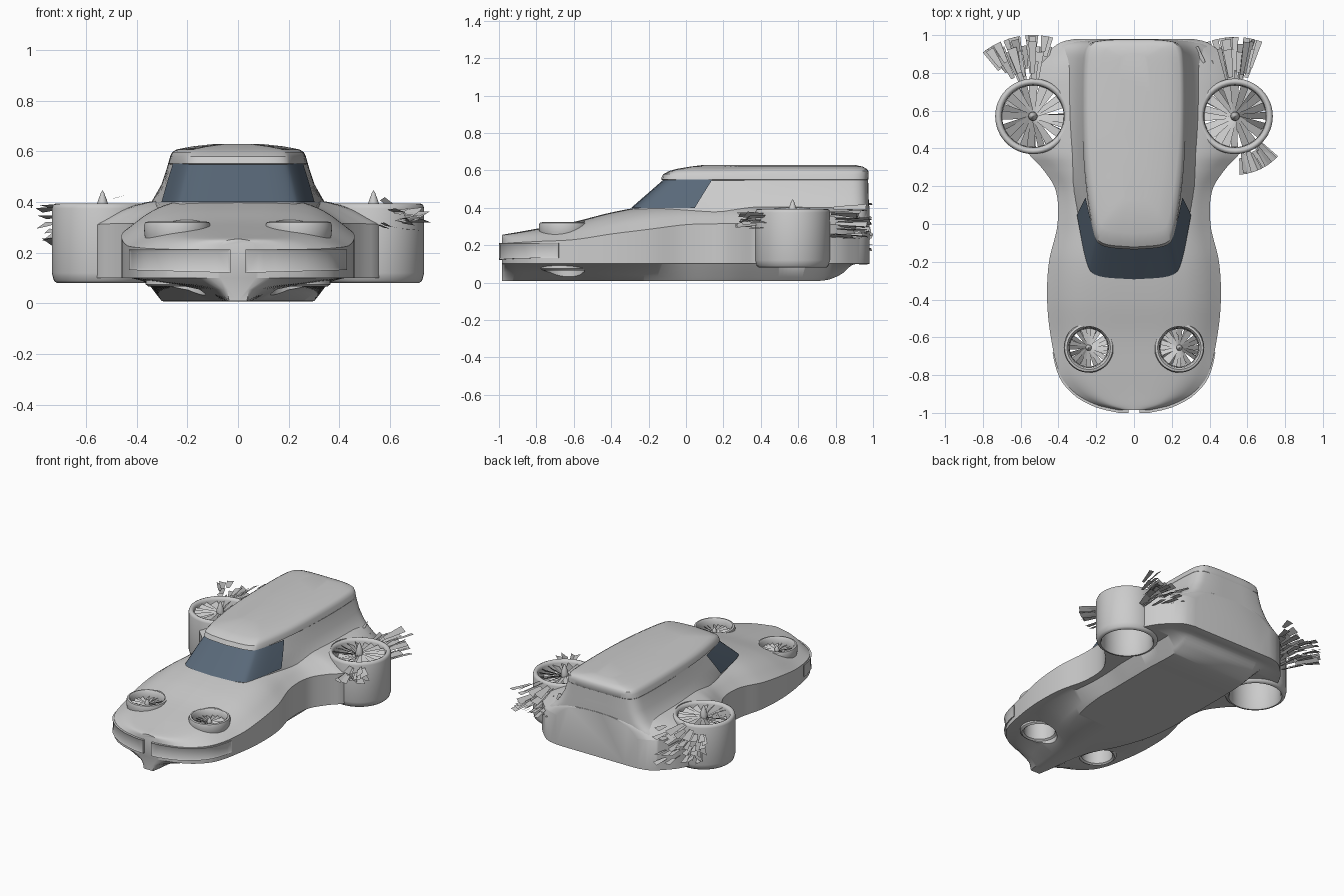
import bpy, bmesh, random
from math import sin, cos, pi, radians
from mathutils import Vector, Matrix

if "Cube" in bpy.data.objects:
    bpy.data.objects.remove(bpy.data.objects["Cube"])

random.seed(4)


def finish(name, bm, mat=None, cutters=(), angle=35):
    bmesh.ops.recalc_face_normals(bm, faces=bm.faces)
    me = bpy.data.meshes.new(name)
    bm.to_mesh(me)
    bm.free()
    ob = bpy.data.objects.new(name, me)
    bpy.context.collection.objects.link(ob)
    if mat:
        me.materials.append(mat)
    bpy.ops.object.select_all(action='DESELECT')
    ob.select_set(True)
    bpy.context.view_layer.objects.active = ob
    for c in cutters:
        m = ob.modifiers.new("cut", 'BOOLEAN')
        m.operation, m.object, m.solver = 'DIFFERENCE', c, 'EXACT'
        bpy.ops.object.modifier_apply(modifier=m.name)
    bpy.ops.object.shade_smooth_by_angle(angle=radians(angle))
    return ob


def chaikin(pts, n=3):
    pts = [Vector(p) for p in pts]
    for _ in range(n):
        new = [pts[0]]
        for a, b in zip(pts, pts[1:]):
            new += [a.lerp(b, .25), a.lerp(b, .75)]
        pts = new + [pts[-1]]
    return pts


def interp(table, y):
    # smooth interpolation of table rows keyed by their first column
    i = max(k for k in range(len(table) - 1) if table[k][0] <= y or k == 0)
    n = len(table)

    def slope(k, c):
        a, b = table[max(k - 1, 0)], table[min(k + 1, n - 1)]
        return (b[c] - a[c]) / (b[0] - a[0])
    p, q = table[i], table[i + 1]
    h = q[0] - p[0]
    t = (y - p[0]) / h
    return [(2*t**3 - 3*t*t + 1) * p[c] + (t**3 - 2*t*t + t) * h * slope(i, c)
            + (3*t*t - 2*t**3) * q[c] + (t**3 - t*t) * h * slope(i + 1, c)
            for c in range(1, len(p))]


def skin(bm, rings, closed=True, cap=True):
    vs = [[bm.verts.new(p) for p in r] for r in rings]
    n = len(vs[0])
    for a, b in zip(vs, vs[1:]):
        for i in range(n if closed else n - 1):
            j = (i + 1) % n
            bm.faces.new((a[i], a[j], b[j], b[i]))
    if cap:
        bm.faces.new(vs[0])
        bm.faces.new(vs[-1][::-1])


def mirror_ring(half):
    return half + [Vector((-p[0], p[1], p[2])) for p in half[-2:0:-1]]


# duct layout: name, x, y, cutter radius
DUCTS = [("front", .24, -.655, .112), ("rear", .535, .57, .182)]
cutters = []
for name, x, y, r in DUCTS:
    for s in (-1, 1):
        bm = bmesh.new()
        bmesh.ops.create_cone(bm, cap_ends=True, segments=48, radius1=r, radius2=r, depth=1,
                              matrix=Matrix.Translation((s * x, y, .2)))
        c = finish(name + "_duct_cutter", bm)
        c.hide_render = True
        c.hide_set(True)
        cutters.append(c)

# body: y, keel z, keel half width, hull half width, half width, side top z, deck z
BODY = [(-.985, .01, .035, .07, .08, .215, .255), (-.96, .01, .04, .17, .19, .215, .26),
        (-.9, .01, .05, .28, .305, .215, .27), (-.8, .01, .06, .37, .39, .22, .288),
        (-.6, .01, .1, .42, .44, .23, .325), (-.4, .01, .2, .41, .46, .26, .375),
        (-.2, .01, .27, .385, .45, .285, .41), (0, .01, .3, .36, .405, .31, .42),
        (.18, .01, .3, .36, .415, .315, .42), (.3, .01, .3, .37, .49, .315, .42),
        (.37, .01, .3, .37, .555, .312, .42), (.5, .01, .3, .37, .577, .31, .42),
        (.74, .012, .29, .37, .565, .31, .42), (.83, .045, .28, .37, .525, .31, .42),
        (.89, .095, .27, .36, .475, .31, .42), (.945, .097, .25, .34, .415, .31, .42),
        (.97, .098, .23, .31, .365, .31, .415), (.98, .1, .2, .26, .31, .305, .41)]
rings = []
N = 100
for k in range(N + 1):
    t = k / N
    y = -.985 + 1.965 * (.5 * t + 1.5 * t * t - t ** 3)
    zb, hw, h2, w, zm, zt = interp(BODY, y)
    top = chaikin([(w, y, zm), (w * .74, y, zm + .72 * (zt - zm)), (w * .45, y, zt - .004), (0, y, zt)])
    f = .5 if y < -.6 else max(.22, .5 - (y + .6) * .5)
    low = [Vector(p) for p in ((0, y, zb), (hw, y, zb), (hw + .25 * (h2 - hw), y, zb + f * (.1 - zb)),
                               (h2, y, .1), (w, y, .101))]
    rings.append(mirror_ring(low + top))
bm = bmesh.new()
skin(bm, rings)
finish("body", bm, cutters=cutters, angle=42)


# cabin and roof: stacked plan outlines
def front_curve(z, yf, hw, span):
    return [(0, yf, z), (.7 * hw, yf + .012, z), (.84 * hw, yf + .08, z), (hw, yf + span, z)]


def outline(z, yf, hw, hr, yr):
    return mirror_ring(chaikin(front_curve(z, yf, hw, .34) + [
        (hr, .5, z), (hr, yr - .16, z), (hr - .015, yr - .02, z), (hr * .55, yr, z), (0, yr, z)]))


CABIN = [(.25, -.29, .3, .46, .972), (.32, -.29, .3, .44, .976), (.36, -.29, .3, .385, .978),
         (.40, -.285, .297, .342, .979), (.47, -.205, .275, .302, .976), (.55, -.11, .25, .276, .974)]
ROOF = [(.545, -.11, .25, .270, .970), (.552, -.135, .258, .276, .975), (.58, -.122, .254, .268, .977),
        (.597, -.09, .245, .260, .975), (.608, -.05, .225, .243, .967), (.62, .02, .16, .18, .945),
        (.63, .1, .07, .09, .9)]
for name, layers in (("cabin", CABIN), ("roof", ROOF)):
    bm = bmesh.new()
    skin(bm, [outline(*l) for l in layers])
    finish(name, bm, cutters=cutters[2:] if name == "cabin" else ())

# wraparound windscreen
glass = bpy.data.materials.new("glass")
glass.diffuse_color = (.10, .14, .19, 1)
glass.use_nodes = True
glass.node_tree.nodes["Principled BSDF"].inputs["Base Color"].default_value = glass.diffuse_color
bm = bmesh.new()
strips = []
for z, yf, hw, span in ((.4, -.293, .302, .34), (.475, -.207, .281, .30), (.552, -.119, .257, .26)):
    h = chaikin(front_curve(z, yf, hw, span))
    strips.append([Vector((-p.x, p.y, p.z)) for p in h[:0:-1]] + h)
skin(bm, strips, closed=False, cap=False)
finish("windscreen", bm, glass)

# nose lamp panels that wrap round the front corners
path = [(.03, -.985)]
for k in range(15):
    y = -.985 + .305 * (k / 14) ** 1.6
    path.append((interp(BODY, y)[3], y))
for s in (-1, 1):
    bm = bmesh.new()
    sections = []
    for k, (x, y) in enumerate(path):
        a, b = path[max(k - 1, 0)], path[min(k + 1, len(path) - 1)]
        d = Vector((b[0] - a[0], b[1] - a[1])).normalized()
        nx, ny = d.y, -d.x
        lo = .12 + .012 * x / .43
        out = .015 - .010 * (k / 15) ** 2
        sections.append([(s * (x + nx * o), y + ny * o, z) for o, z in
                         ((-.01, lo), (out, lo), (out, .213), (-.01, .213))])
    skin(bm, sections)
    bm.faces.ensure_lookup_table()
    outer = [bm.faces[i * 4 + 1] for i in range(len(path) - 1)]
    bmesh.ops.recalc_face_normals(bm, faces=bm.faces)
    bmesh.ops.inset_region(bm, faces=outer, thickness=.01, depth=-.005, use_even_offset=True)
    finish("nose_lamp", bm, angle=30)

# duct shells, turned from a ring profile (radius, z)
SHELLS = {"front": [(.1, .075), (.112, .066), (.125, .075), (.118, .15), (.118, .22), (.129, .27), (.132, .305),
                    (.127, .32), (.115, .323), (.106, .313), (.102, .28)],
          "rear": [(.163, .095), (.17, .08), (.18, .08), (.192, .09), (.2, .12), (.2, .375), (.195, .39),
                   (.184, .395), (.172, .39), (.165, .375)]}


def blade(bm, centre, ang, r0, r1, w, pitch, droop=0):
    m = (Matrix.Translation(centre) @ Matrix.Rotation(ang, 4, 'Z') @ Matrix.Rotation(droop, 4, 'Y')
         @ Matrix.Rotation(pitch, 4, 'X'))
    bm.faces.new([bm.verts.new(m @ Vector(p)) for p in
                  ((r0, -w * .25, 0), (r1, -w * .5, 0), (r1, w * .5, 0), (r0, w * .25, 0))])


def shards(bm, centre, a0, a1, r0, r1, count, z0, z1):
    # loose blades thrown outside the duct
    for _ in range(count):
        a = radians(random.uniform(a0, a1))
        start = random.uniform(r0, r1 - .08)
        c = Vector((centre[0], centre[1], random.uniform(z0, z1)))
        blade(bm, c, a, start, min(r1, start + random.uniform(.1, .18)), random.uniform(.03, .055),
              random.uniform(-.7, .7), random.uniform(-.04, .08))


for name, x, y, r in DUCTS:
    rear = name == "rear"
    inner, zf, hub = (.163, .36, .024) if rear else (.101, .275, .016)
    for s in (-1, 1):
        bm = bmesh.new()
        prof = SHELLS[name] + SHELLS[name][:1]
        skin(bm, [[(s * x + p * cos(2*pi*i/48), y + p * sin(2*pi*i/48), z) for i in range(48)]
                  for p, z in prof], cap=False)
        bmesh.ops.remove_doubles(bm, verts=bm.verts, dist=1e-5)
        finish(name + "_duct", bm, angle=50)
        # rotor and guide blades
        bm = bmesh.new()
        for i in range(20):
            blade(bm, (s * x, y, zf), 2*pi*i/20 + random.uniform(-.08, .08), hub * .6, inner,
                  inner * .32, s * random.uniform(.4, .8))
        for i in range(12):
            blade(bm, (s * x, y, zf - .05), 2*pi*i/12, hub * .6, inner, inner * .3, -s * .9)
        if rear and s > 0:
            shards(bm, (x, y), 72, 124, .19, .42, 34, .22, .40)
            shards(bm, (x, y), 278, 314, .18, .31, 16, .3, .37)
        elif rear:
            shards(bm, (-x, y), 78, 126, .19, .43, 44, .2, .41)
        finish(name + "_fan_blades", bm, angle=10)
        # hub with pointed spinner
        bm = bmesh.new()
        prof = [(.3, -.07), (1, -.06), (1, .01), (.95, .03), (.6, .055), (.25, .078), (.04, .085)]
        k = 1 if rear else .45
        skin(bm, [[(s * x + hub * p * cos(2*pi*i/20), y + hub * p * sin(2*pi*i/20), zf + z * k)
                   for i in range(20)] for p, z in prof])
        finish(name + "_spinner", bm)
